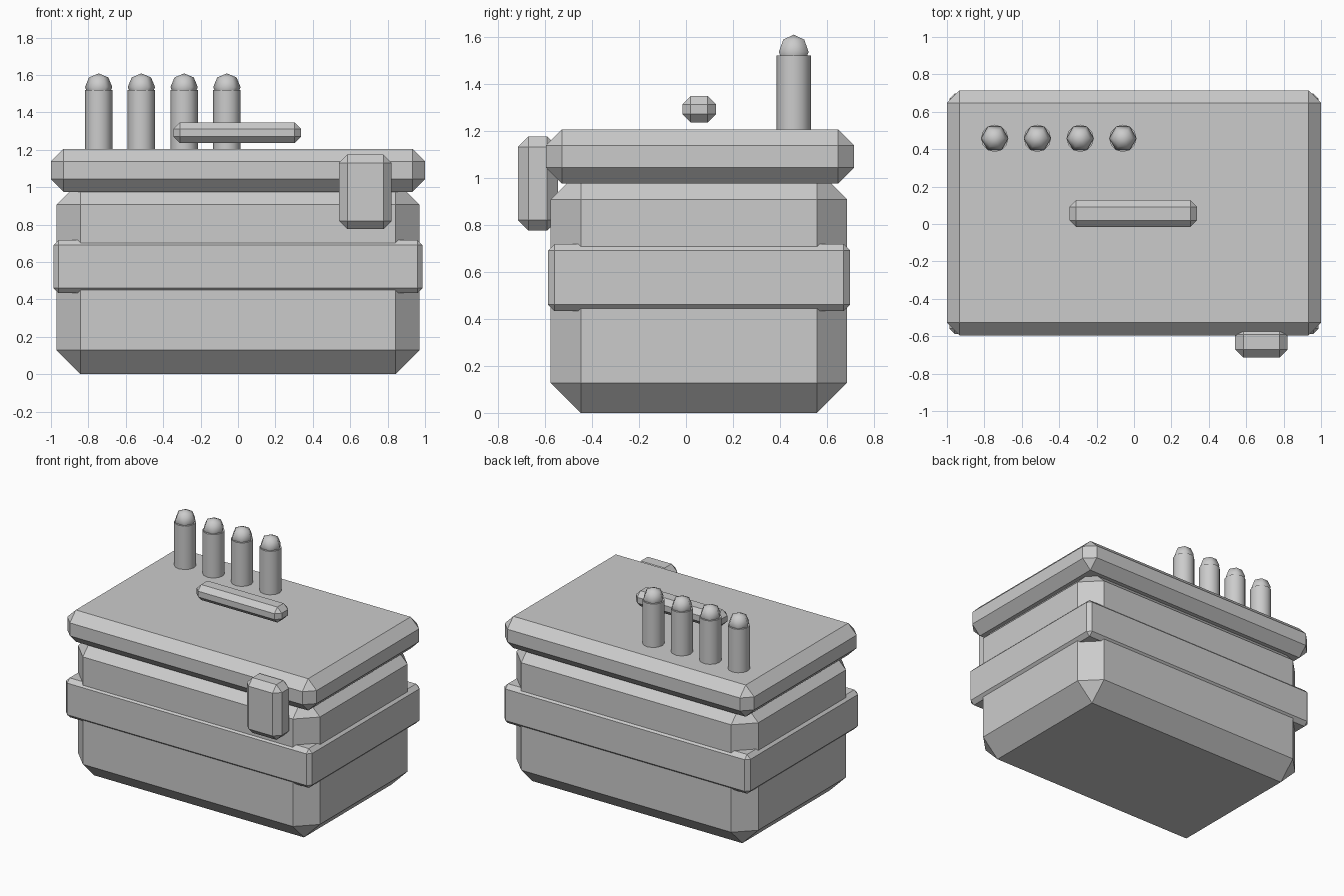
import bpy
import math

cube = bpy.data.objects.get("Cube")
if cube:
    bpy.data.objects.remove(cube, do_unlink=True)

grey = bpy.data.materials.new("plain grey")
grey.use_nodes = True
grey.diffuse_color = (0.6, 0.6, 0.6, 1)
grey.node_tree.nodes["Principled BSDF"].inputs["Base Color"].default_value = (0.6, 0.6, 0.6, 1)


def chamfered_box(name, low, high, chamfer):
    """Box between two corners with every edge cut by a flat chamfer."""
    centre = [(a + b) / 2 for a, b in zip(low, high)]
    bpy.ops.mesh.primitive_cube_add(size=1, location=centre)
    box = bpy.context.object
    box.name = name
    box.scale = [b - a for a, b in zip(low, high)]
    bpy.ops.object.transform_apply(location=False, rotation=False, scale=True)
    bevel = box.modifiers.new("chamfer", "BEVEL")
    bevel.width = chamfer
    bevel.segments = 1
    bevel.limit_method = "NONE"
    box.data.materials.append(grey)
    return box


# Main case, band around its middle, and overhanging lid
chamfered_box("body", (-0.97, -0.575, 0), (0.97, 0.685, 1.035), 0.128)
chamfered_box("band", (-0.987, -0.587, 0.433), (0.987, 0.698, 0.718), 0.028)
chamfered_box("lid", (-1, -0.595, 0.975), (1, 0.715, 1.205), 0.068)

# Latch on the front and handle floating over the lid
chamfered_box("latch", (0.54, -0.715, 0.775), (0.822, -0.545, 1.175), 0.045)
chamfered_box("handle", (-0.345, -0.015, 1.235), (0.337, 0.127, 1.347), 0.035)

# Row of round posts with domed caps
RADIUS = 0.073
for i in range(4):
    x, y = -0.745 + 0.2285 * i, 0.458
    bpy.ops.mesh.primitive_cylinder_add(vertices=12, radius=RADIUS, depth=0.38,
                                        location=(x, y, 1.33))
    post = bpy.context.object
    post.name = f"post_{i + 1}"
    post.data.materials.append(grey)
    bpy.ops.object.shade_smooth_by_angle(angle=math.radians(40))

    bpy.ops.mesh.primitive_uv_sphere_add(segments=6, ring_count=4, radius=RADIUS,
                                         location=(x, y, 1.535),
                                         rotation=(0, 0, math.radians(90)))
    cap = bpy.context.object
    cap.name = f"post_cap_{i + 1}"
    cap.data.materials.append(grey)
    bpy.ops.object.shade_smooth()
